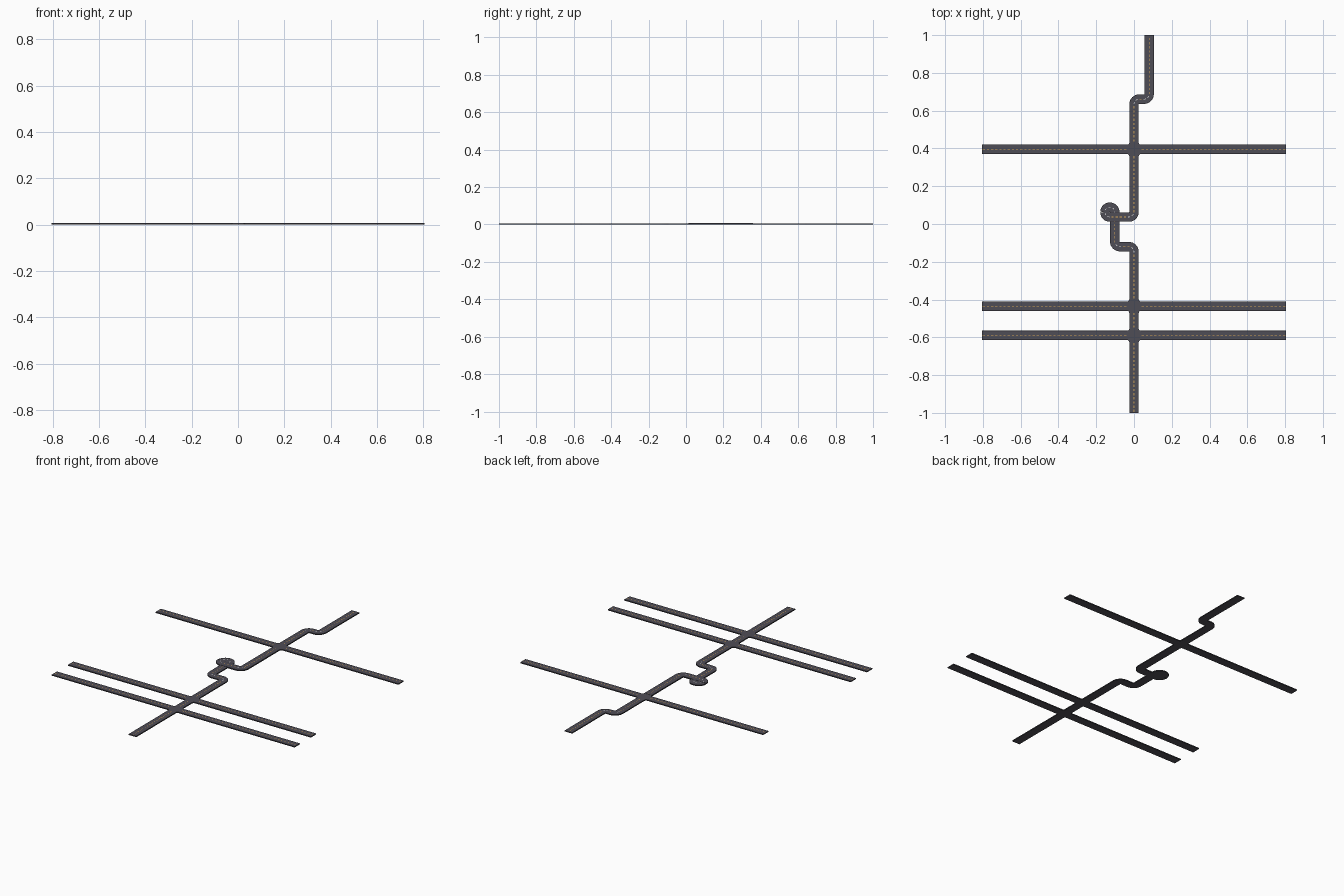
import bpy, math
from mathutils import Vector

if "Cube" in bpy.data.objects:
    bpy.data.objects.remove(bpy.data.objects["Cube"])

W, H, KERB = 0.025, 0.006, 0.003      # half width, slab height, edge strip width
J = 0.036                             # half size of a junction


def mat(name, c):
    m = bpy.data.materials.new(name)
    m.diffuse_color = (*c, 1)
    m.use_nodes = True
    m.node_tree.nodes["Principled BSDF"].inputs["Base Color"].default_value = m.diffuse_color
    return m


ASPHALT = mat("asphalt", (0.078, 0.074, 0.092))
EDGE = mat("dark_edge", (0.045, 0.043, 0.054))
YELLOW = mat("yellow_paint", (0.75, 0.42, 0.10))
WHITE = mat("white_paint", (0.75, 0.75, 0.75))


def make(name, verts, faces, mats, idx=None):
    me = bpy.data.meshes.new(name)
    me.from_pydata(verts, [], faces)
    for m in mats:
        me.materials.append(m)
    if idx:
        for p, i in zip(me.polygons, idx):
            p.material_index = i
    ob = bpy.data.objects.new(name, me)
    bpy.context.collection.objects.link(ob)
    return ob


def arc(cx, cy, r, a0, a1, n):
    return [Vector((cx + r * math.cos(math.radians(a0 + (a1 - a0) * i / n)),
                    cy + r * math.sin(math.radians(a0 + (a1 - a0) * i / n)))) for i in range(n + 1)]


def rounded(corners, r=0.027, n=8):
    """Polyline whose right-angle corners become arcs."""
    c = [Vector(p) for p in corners]
    out = [c[0]]
    for a, b, d in zip(c, c[1:], c[2:]):
        u, v = (a - b).normalized(), (d - b).normalized()
        o = b + (u + v) * r
        for i in range(n + 1):
            t = math.pi / 2 * i / n
            out.append(o - v * r * math.cos(t) - u * r * math.sin(t))
    return out + [c[-1]]


def normals(pts):
    ns = []
    for i in range(len(pts)):
        d = Vector((0, 0))
        if i:
            d += (pts[i] - pts[i - 1]).normalized()
        if i < len(pts) - 1:
            d += (pts[i + 1] - pts[i]).normalized()
        d.normalize()
        ns.append(Vector((-d.y, d.x)))
    return ns


def dashes(name, pts, lift, length=0.012, period=0.022, w=0.0016):
    """Thin painted plates along the centre, white on bends."""
    vs, fs, idx = [], [], []
    seg = [(b - a).length for a, b in zip(pts, pts[1:])]

    def at(s):
        for a, b, l in zip(pts, pts[1:], seg):
            if s <= l:
                return a.lerp(b, s / l), (b - a).normalized(), l < 0.012
            s -= l
        return pts[-1], (pts[-1] - pts[-2]).normalized(), False

    s = 0.005
    while s + length < sum(seg):
        k = len(vs)
        for j in range(4):
            p, d, bend = at(s + length * j / 3)
            for q in (-w, w):
                vs.append((p.x - d.y * q, p.y + d.x * q, H + lift + 0.0005))
        for j in range(3):
            fs.append((k + 2 * j, k + 2 * j + 2, k + 2 * j + 3, k + 2 * j + 1))
            idx.append(1 if bend else 0)
        s += period
    make(name, vs, fs, (YELLOW, WHITE), idx)


def road(name, pts, lift=0.0):
    """Slab swept along a path, with darker edge strips and a dashed line."""
    pts = [p for i, p in enumerate(pts) if i == 0 or (p - pts[i - 1]).length > 1e-5]
    z = H + lift
    prof = [(-W, 0), (-W, z), (-W + KERB, z), (W - KERB, z), (W, z), (W, 0)]
    k = len(prof)
    vs, fs, idx = [], [], []
    for p, n in zip(pts, normals(pts)):
        vs += [(p.x + n.x * o, p.y + n.y * o, h) for o, h in prof]
    for i in range(len(pts) - 1):
        for j in range(k):
            a, b = i * k + j, i * k + (j + 1) % k
            fs.append((b, a, a + k, b + k)[::-1])
            idx.append(0 if j in (2, 5) else 1)
    fs += [tuple(range(k)), tuple(len(vs) - 1 - i for i in range(k))]
    idx += [0, 0]
    ob = make(name, vs, fs, (ASPHALT, EDGE), idx)
    # consistent outward normals
    import bmesh
    bm = bmesh.new()
    bm.from_mesh(ob.data)
    bmesh.ops.recalc_face_normals(bm, faces=bm.faces)
    bm.to_mesh(ob.data)
    bm.free()
    dashes(name + "_dashes", pts, lift)


def junction(name, y):
    """Crossing plate with rounded inner corners."""
    r = J - W
    ring = []
    for sx, sy, a0, a1 in ((1, 1, 270, 180), (-1, 1, 0, -90), (-1, -1, 90, 0), (1, -1, 180, 90)):
        ring += arc(sx * J, y + sy * J, r, a0, a1, 6)
    n = len(ring)
    vs = [(p.x, p.y, z) for z in (0, H) for p in ring]
    fs = [(i, (i + 1) % n, n + (i + 1) % n, n + i) for i in range(n)]
    fs += [tuple(range(n, 2 * n)), tuple(reversed(range(n)))]
    make(name, vs, fs, (ASPHALT, EDGE), [1] * n + [0, 0])


V = Vector
# cross streets and their junctions
CROSS = (-0.59, -0.435, 0.395)
for i, y in enumerate(CROSS):
    junction(f"junction_{i + 1}", y)
    for side, s in (("left", -1), ("right", 1)):
        road(f"cross_street_{i + 1}_{side}", [V((s * J, y)), V((s * 0.806, y))])

# main road, south to north
road("main_road_south", [V((0, -1)), V((0, CROSS[0] - J))])
road("main_road_link", [V((0, CROSS[0] + J)), V((0, CROSS[1] - J))])
LX, LY, LR = -0.128, 0.063, 0.026     # loop centre and radius
road("main_road_bend",
     rounded([(0, CROSS[1] + J), (0, -0.12), (LX + LR, -0.12), (LX + LR, LY)])
     + arc(LX, LY, LR, 0, 180, 16))
road("main_road_loop_exit",
     arc(LX, LY, LR, 180, 270, 8)
     + rounded([(LX, LY - LR), (0, LY - LR), (0, CROSS[2] - J)]), 0.0007)
road("main_road_north",
     rounded([(0, CROSS[2] + J), (0, 0.661), (0.08, 0.661), (0.08, 1)]))
